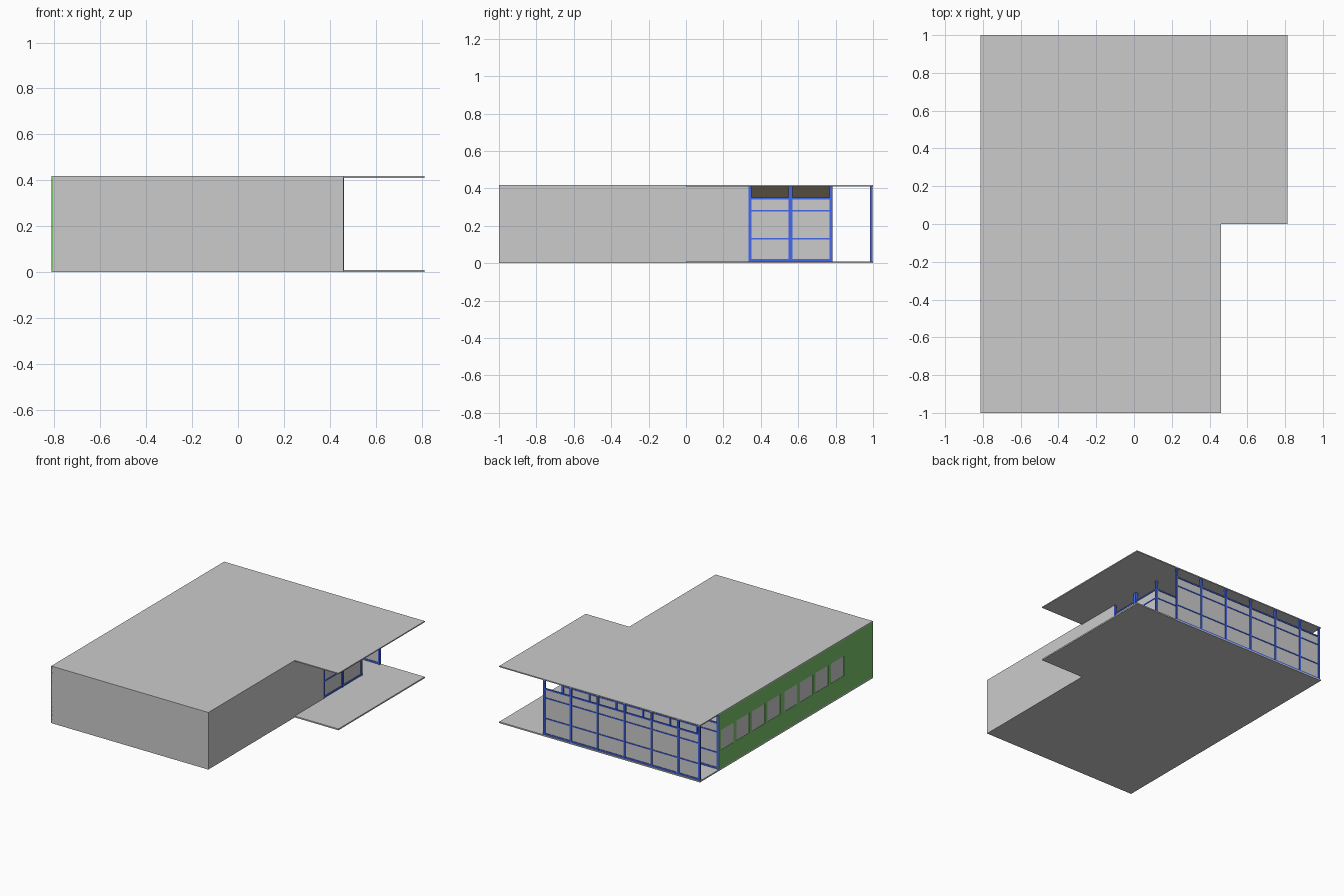
import bpy, bmesh

if "Cube" in bpy.data.objects:
    bpy.data.objects.remove(bpy.data.objects["Cube"])


def material(name, rgb):
    m = bpy.data.materials.new(name)
    m.diffuse_color = (*rgb, 1)
    m.use_nodes = True
    m.node_tree.nodes["Principled BSDF"].inputs["Base Color"].default_value = m.diffuse_color
    return m


BLUE = material("blue_frame", (0.06, 0.14, 0.85))
GREEN = material("green_wall", (0.2, 0.55, 0.15))
BROWN = material("dark_lining", (0.09, 0.075, 0.045))


def finish(name, bm, mat=None):
    bmesh.ops.recalc_face_normals(bm, faces=bm.faces)
    me = bpy.data.meshes.new(name)
    bm.to_mesh(me)
    bm.free()
    ob = bpy.data.objects.new(name, me)
    bpy.context.collection.objects.link(ob)
    if mat:
        me.materials.append(mat)
    return ob


def add_box(bm, lo, hi):
    verts = bmesh.ops.create_cube(bm, size=1)["verts"]
    for v in verts:
        for i in range(3):
            v.co[i] = lo[i] if v.co[i] < 0 else hi[i]


def box(name, lo, hi, mat=None):
    bm = bmesh.new()
    add_box(bm, lo, hi)
    return finish(name, bm, mat)


def slab(name, z0, z1):
    outline = [(-.813, -1), (.46, -1), (.46, 0), (.813, 0), (.813, 1), (-.813, 1)]
    bm = bmesh.new()
    face = bm.faces.new([bm.verts.new((x, y, z0)) for x, y in outline])
    top = bmesh.ops.extrude_face_region(bm, geom=[face])["geom"]
    bmesh.ops.translate(bm, vec=(0, 0, z1 - z0),
                        verts=[v for v in top if isinstance(v, bmesh.types.BMVert)])
    return finish(name, bm)


def glazing(name, axis, fixed, stops, top=.41):
    """Posts at each stop along an axis, four rails and one pane per bay."""
    def put(bm, a0, a1, depth, z0, z1):
        lo, hi = [0, 0, z0], [0, 0, z1]
        lo[axis], hi[axis] = a0, a1
        lo[1 - axis], hi[1 - axis] = fixed - depth, fixed + depth
        add_box(bm, lo, hi)

    frame, glass = bmesh.new(), bmesh.new()
    for s in stops:
        put(frame, s - .007, s + .007, .007, .01, top)
    for a, b in zip(stops, stops[1:]):
        put(glass, a + .007, b - .007, .001, .02, .343)
        for z, h in ((.016, .006), (.13, .004), (.28, .004), (.345, .005)):
            put(frame, a + .007, b - .007, .005, z - h, z + h)
    finish(name + "_frame", frame, BLUE)
    finish(name + "_glass", glass)


def pierced_wall(name, x, thick, windows, z_sill, z_head, mat):
    """Wall along y with a row of window openings."""
    ys = sorted([-1, .78] + [y for w in windows for y in w])
    zs = [.01, z_sill, z_head, .41]
    bm = bmesh.new()
    grid = [[bm.verts.new((x, y, z)) for z in zs] for y in ys]
    for i in range(len(ys) - 1):
        for j in range(3):
            if not (j == 1 and i % 2 == 1):
                bm.faces.new((grid[i][j], grid[i + 1][j],
                              grid[i + 1][j + 1], grid[i][j + 1]))
    ob = finish(name, bm, mat)
    mod = ob.modifiers.new("thickness", "SOLIDIFY")
    mod.thickness = thick
    mod.offset = 0


# Floor and roof
slab("floor_slab", 0, .01)
slab("roof_slab", .41, .418)

# Plain walls
box("front_wall", (-.806, -1, .01), (.46, -.992, .41))
box("right_wall", (.452, -.992, .01), (.46, .335, .41))

# Green left wall with eight windows in two groups of four
starts = [.757 - .18 * i - (.015 if i > 3 else 0) for i in range(8)]
windows = [(s - .148, s) for s in starts]
pierced_wall("left_wall", -.81, .006, windows, .145, .29, GREEN)
pierced_wall("left_wall_lining", -.805, .004, windows, .145, .29, BROWN)
panes = bmesh.new()
for a, b in windows:
    add_box(panes, (-.811, a, .145), (-.808, b, .29))
finish("left_window_panes", panes)

# Double glazed rear facade and the glazed side return
posts = [-.803, -.634, -.416, -.198, .02, .237, .453]
glazing("outer_rear_facade", 0, .99, posts)
glazing("inner_rear_facade", 0, .775, posts)
glazing("side_facade", 1, .453, [.342, .558, .775])
box("side_facade_centre_post", (.444, .547, .01), (.462, .569, .41), BLUE)
